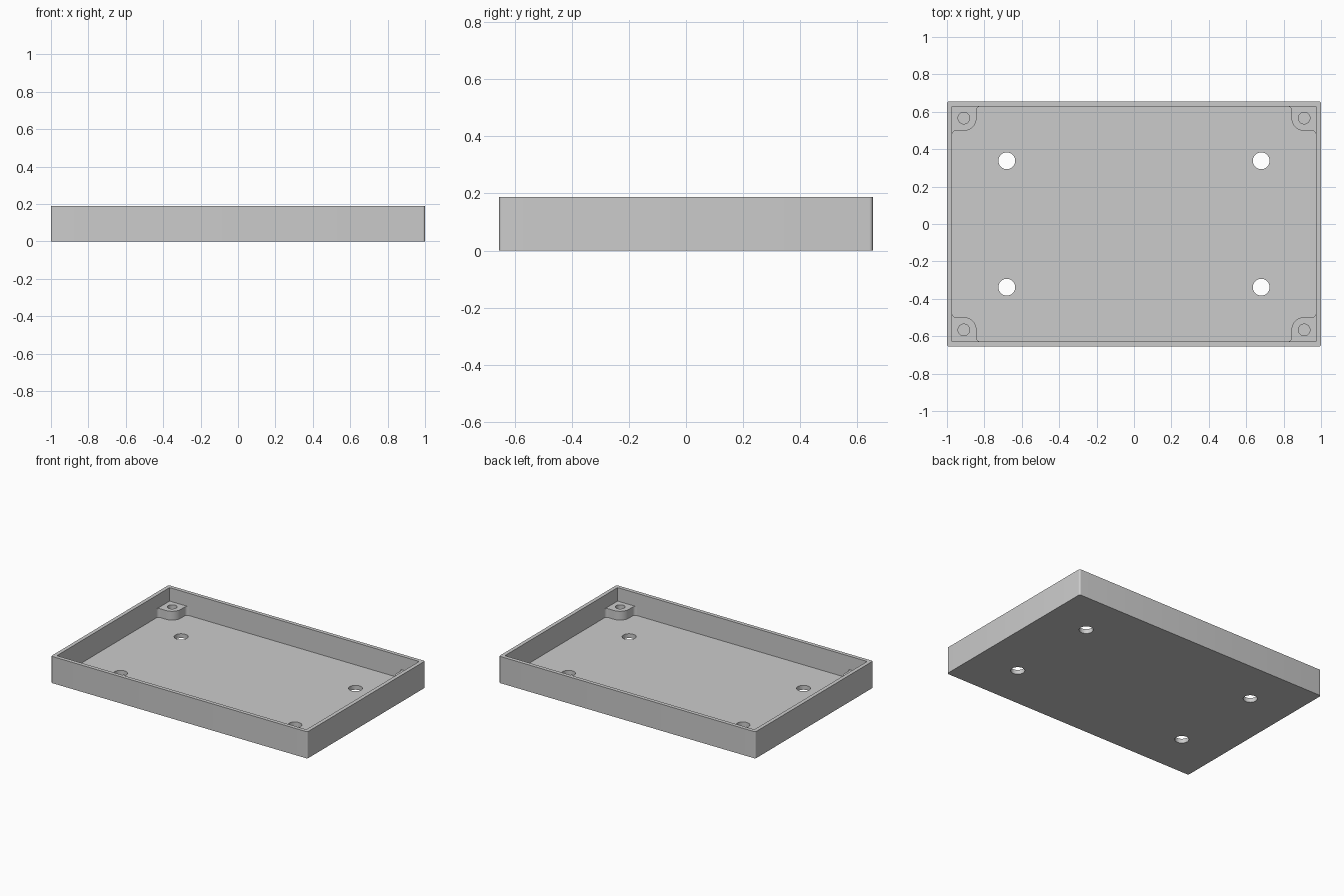
import bpy, bmesh, math
from mathutils import Vector

if "Cube" in bpy.data.objects:
    bpy.data.objects.remove(bpy.data.objects["Cube"])

HX, HY, H = 1.0, 0.655, 0.188        # outer half sizes and height
WALL, FLOOR, BOSS_TOP = 0.027, 0.031, 0.093
IX, IY = HX - WALL, HY - WALL        # inner half sizes
BX, BY = 0.91, 0.566                 # boss centre

grey = bpy.data.materials.new("plain grey")
grey.use_nodes = True
grey.diffuse_color = (0.6, 0.6, 0.6, 1)
grey.node_tree.nodes["Principled BSDF"].inputs["Base Color"].default_value = (0.6, 0.6, 0.6, 1)


def arc(cx, cy, r, start, end, n):
    angles = [math.radians(start + (end - start) * i / n) for i in range(n + 1)]
    return [(cx + r * math.cos(a), cy + r * math.sin(a)) for a in angles]


def prism(name, outline, z0, z1):
    """Extrude a flat outline between two heights."""
    bm = bmesh.new()
    face = bm.faces.new([bm.verts.new((x, y, z0)) for x, y in outline])
    out = bmesh.ops.extrude_face_region(bm, geom=[face])["geom"]
    bmesh.ops.translate(bm, vec=Vector((0, 0, z1 - z0)),
                        verts=[v for v in out if isinstance(v, bmesh.types.BMVert)])
    bmesh.ops.recalc_face_normals(bm, faces=bm.faces)
    mesh = bpy.data.meshes.new(name)
    bm.to_mesh(mesh)
    bm.free()
    ob = bpy.data.objects.new(name, mesh)
    bpy.context.collection.objects.link(ob)
    mesh.materials.append(grey)
    return ob


def cut(target, cutter):
    """Subtract the cutter, then discard it."""
    mod = target.modifiers.new("cut", "BOOLEAN")
    mod.operation, mod.solver, mod.object = "DIFFERENCE", "EXACT", cutter
    bpy.context.view_layer.objects.active = target
    bpy.ops.object.modifier_apply(modifier=mod.name)
    bpy.data.objects.remove(cutter)


def smooth(ob):
    bpy.ops.object.select_all(action="DESELECT")
    ob.select_set(True)
    bpy.context.view_layer.objects.active = ob
    bpy.ops.object.shade_smooth_by_angle(angle=math.radians(30))


corners = [(sx, sy) for sx in (-1, 1) for sy in (-1, 1)]

# Tray shell with slightly rounded upright corners
R = 0.012
outer = []
for sx, sy, a in ((1, 1, 0), (-1, 1, 90), (-1, -1, 180), (1, -1, 270)):
    outer += arc(sx * (HX - R), sy * (HY - R), R, a, a + 90, 6)
tray = prism("tray", outer, 0, H)
inner = [(-IX, -IY), (IX, -IY), (IX, IY), (-IX, IY)]
cut(tray, prism("cavity", inner, FLOOR, H + 0.1))

# Mounting holes through the floor
for sx, sy in corners:
    cut(tray, prism("hole", arc(sx * 0.68, sy * 0.338, 0.045, 0, 350, 35), -0.1, 0.1))
smooth(tray)

# Corner screw bosses: rounded nose with flared feet on both walls
NOSE, FOOT, SINK = 0.068, 0.02, 0.01
profile = [(IX + SINK, IY + SINK), (BX - NOSE - FOOT, IY + SINK)]
profile += arc(BX - NOSE - FOOT, IY - FOOT, FOOT, 90, 0, 6)
profile += arc(BX, BY, NOSE, 180, 270, 16)
profile += arc(IX - FOOT, BY - NOSE - FOOT, FOOT, 90, 0, 6)
profile += [(IX + SINK, BY - NOSE - FOOT)]
for sx, sy in corners:
    name = ("back" if sy > 0 else "front") + ("_left" if sx > 0 else "_right") + "_boss"
    boss = prism(name, [(sx * x, sy * y) for x, y in profile], FLOOR - SINK, BOSS_TOP)
    cut(boss, prism("hole", arc(sx * BX, sy * BY, 0.031, 0, 348, 29), FLOOR, H))
    smooth(boss)
